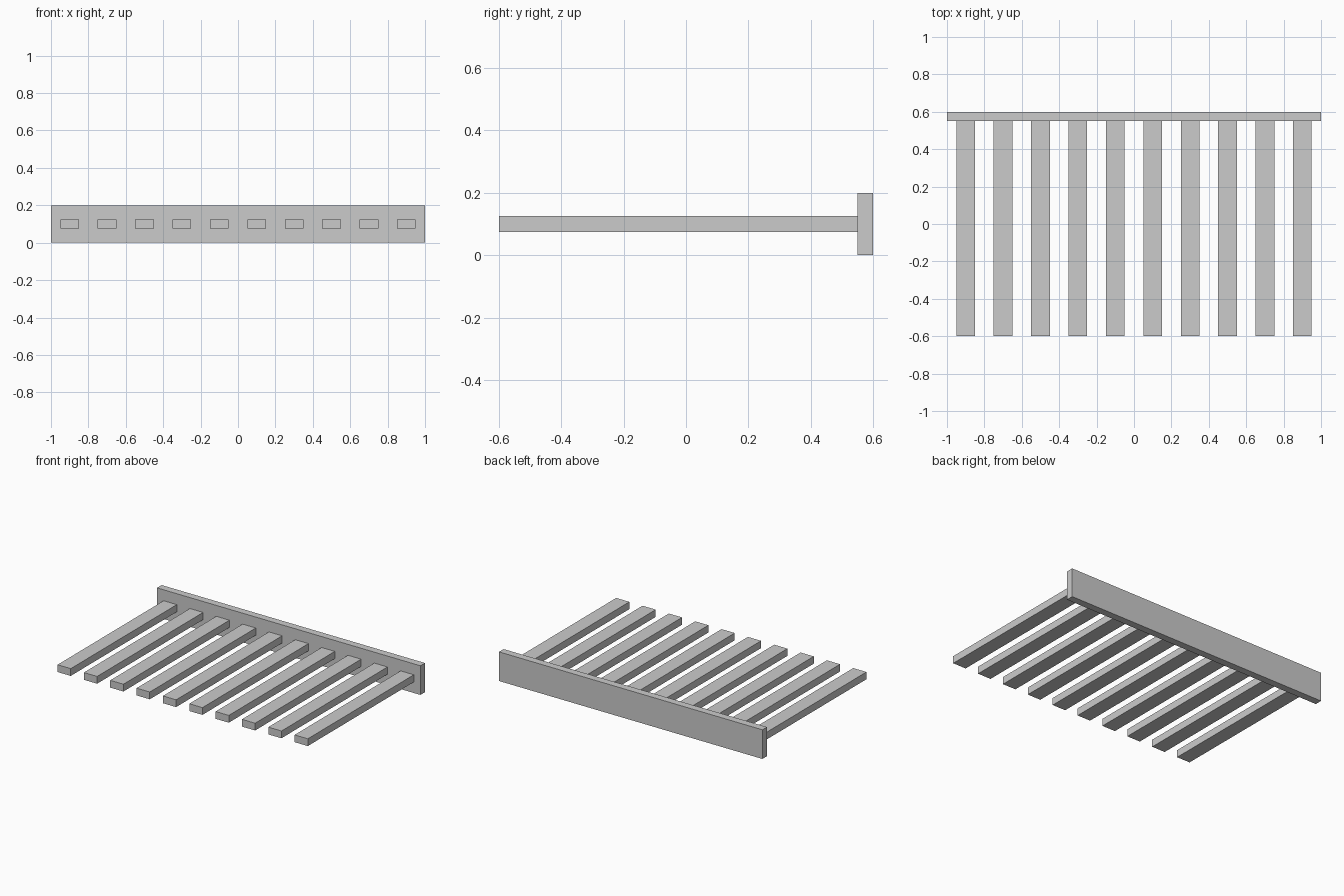
import bpy

if "Cube" in bpy.data.objects:
    bpy.data.objects.remove(bpy.data.objects["Cube"])


def box(name, x, y, z):
    """Axis-aligned box from (min, max) ranges."""
    bpy.ops.mesh.primitive_cube_add(size=1, location=[(a + b) / 2 for a, b in (x, y, z)])
    ob = bpy.context.object
    ob.name = name
    ob.scale = [b - a for a, b in (x, y, z)]
    bpy.ops.object.transform_apply(location=False, rotation=False, scale=True)
    return ob


# Upright board along the back
box("back_board", (-1, 1), (0.55, 0.6), (0, 0.2))

# Ten evenly spaced slats reaching forward from the board
for i in range(10):
    cx = -0.9 + 0.2 * i
    box(f"slat_{i + 1}", (cx - 0.05, cx + 0.05), (-0.6, 0.55), (0.075, 0.125))
